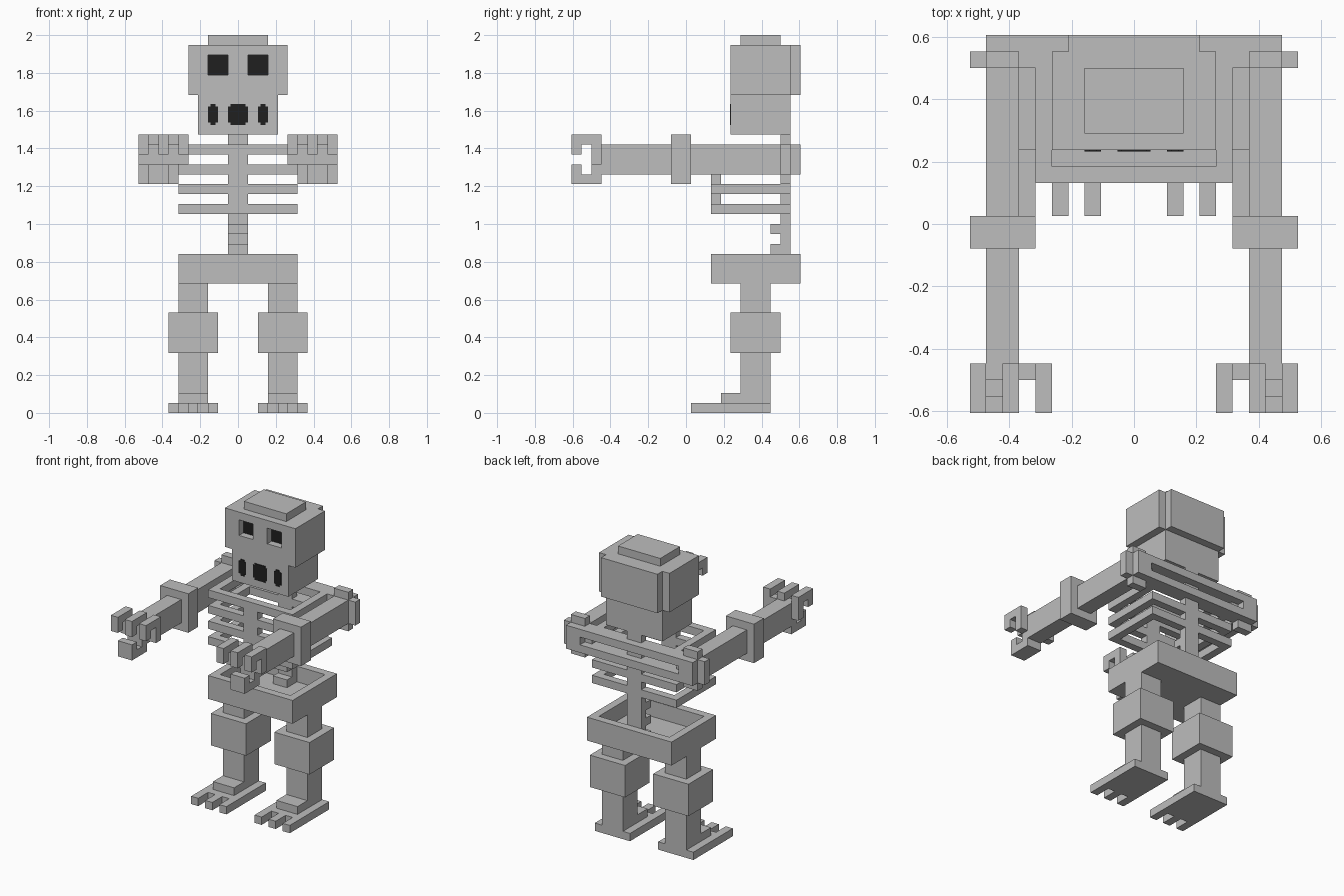
import bpy
import bmesh
from mathutils import Vector

if "Cube" in bpy.data.objects:
    bpy.data.objects.remove(bpy.data.objects["Cube"])

U = 2 / 38          # one block
DEPTH = 11.5        # half of the depth, in blocks


def material(name, rgb):
    m = bpy.data.materials.new(name)
    m.diffuse_color = (*rgb, 1)
    m.use_nodes = True
    for n in m.node_tree.nodes:
        if n.type == 'BSDF_PRINCIPLED':
            n.inputs["Base Color"].default_value = (*rgb, 1)
            n.inputs["Roughness"].default_value = 0.9
    return m


BONE = material("bone grey", (0.51, 0.51, 0.51))
DARK = material("socket black", (0.014, 0.014, 0.014))


def part(name, boxes, mat=BONE, flip=False):
    """Boxes are (x0, x1, y0, y1, z0, z1) in blocks; flip mirrors across x."""
    bm = bmesh.new()
    for x0, x1, y0, y1, z0, z1 in boxes:
        if flip:
            x0, x1 = -x1, -x0
        lo = Vector((x0, y0 - DEPTH, z0)) * U
        hi = Vector((x1, y1 - DEPTH, z1)) * U
        for v in bmesh.ops.create_cube(bm, size=1)["verts"]:
            v.co = Vector([(lo[i] + hi[i]) / 2 + v.co[i] * (hi[i] - lo[i]) for i in range(3)])
    me = bpy.data.meshes.new(name)
    bm.to_mesh(me)
    bm.free()
    me.materials.append(mat)
    ob = bpy.data.objects.new(name, me)
    bpy.context.collection.objects.link(ob)
    return ob


def pair(name, boxes, mat=BONE):
    part("left_" + name, boxes, mat)
    part("right_" + name, boxes, mat, flip=True)


def ring(z0, z1, y1):
    """Rectangular hoop, one block thick."""
    return [(-6, 6, 14, 15, z0, z1), (-6, 6, y1 - 1, y1, z0, z1),
            (-6, -5, 15, y1 - 1, z0, z1), (5, 6, 15, y1 - 1, z0, z1)]


# Head, with the front layer left open for the eye sockets
part("jaw", [(-4, 4, 16, 22, 28, 32)])
part("cranium", [(-5, 5, 17, 22, 32, 37), (-5, 5, 16, 17, 32, 34), (-5, 5, 16, 17, 36, 37),
                 (-5, -3, 16, 17, 34, 36), (-1, 1, 16, 17, 34, 36), (3, 5, 16, 17, 34, 36)])
part("skull_back", [(-4, 4, 22, 23, 32, 37)])
part("skull_cap", [(-3, 3, 17, 21, 37, 38)])
pair("eye", [(1, 3, 16.9, 17, 34, 36)], DARK)


# Mouth marks, thin plates with clipped corners
def mark(x0, x1, c=0.25, t=0.08):
    return [(x0 + c, x1 - c, 16 - t, 16, 28.95, 31.05),
            (x0, x1, 16 - t * 0.9, 16, 28.95 + c, 31.05 - c)]


part("mouth_middle", mark(-1, 1), DARK)
pair("mouth_side", mark(2, 3), DARK)

# Spine and ribs
part("spine", [(-1, 1, 21, 22, 14, 28)] + [(-1, 1, 20, 21, z, z + 1) for z in (14, 16, 18)])
part("sternum", [(-1, 1, 14, 15, 20, 27)])
for i, z in enumerate((20, 22, 24, 26)):
    part(f"rib_{i + 1}", ring(z, z + 1, 22))
part("shoulder_bars", [(-7, 7, 22, 23, z, z + 1) for z in (24, 26)])

# Pelvis, an open tray
part("pelvis", ring(13, 16, 23) + [(-5, 5, 15, 22, 13, 14)])

# Legs
pair("leg", [(3, 6, 17, 20, 1, 13)])
pair("knee", [(2, 7, 16, 21, 6, 10.1)])
pair("instep", [(3, 6, 15, 20, 1, 2)])
pair("foot", [(2, 7, 14, 20, 0, 1)] + [(x, x + 1, 12, 14, 0, 1) for x in (2, 4, 6)])

# Arms
pair("arm", [(7, 9, 2, 23, 24, 27)])
pair("shoulder", [(7, 9, 21, 22, 23, 28), (6, 10, 21, 22, 24, 27)])
pair("elbow", [(6, 10, 10, 12, 23, 28)])
pair("palm", [(5, 10, 2, 3, 25, 27)])
pair("fingers", [b for x in (5, 7, 9) for b in
                 ((x, x + 1, 0, 3, 27, 28), (x, x + 1, 0, 1, 26, 27))])
pair("thumb", [(7, 9, 0, 3, 23, 24), (7, 9, 0, 1, 24, 25)])
